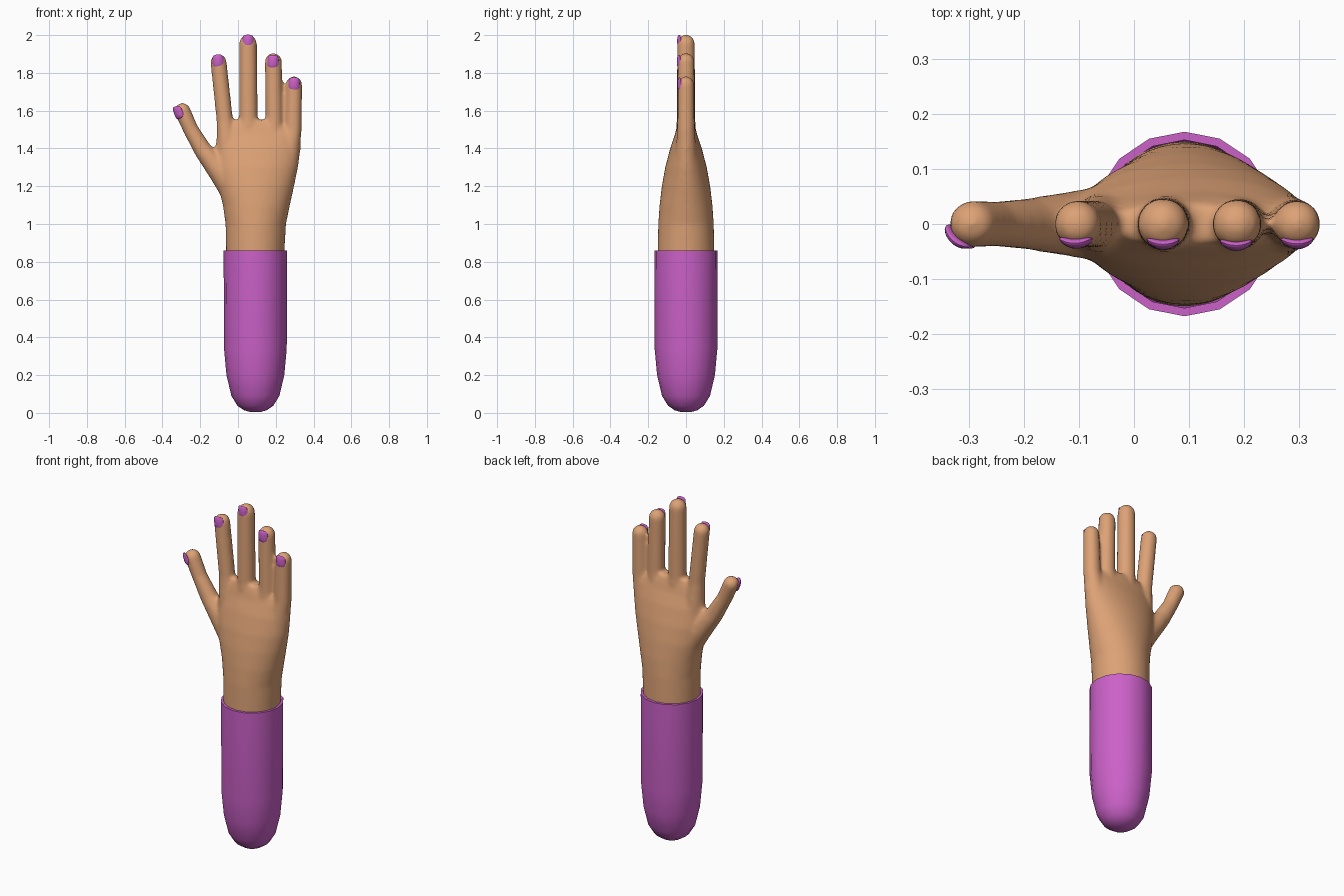
import bpy, bmesh, math
from mathutils import Vector, Matrix

if "Cube" in bpy.data.objects:
    bpy.data.objects.remove(bpy.data.objects["Cube"])


def material(name, color):
    m = bpy.data.materials.new(name)
    m.diffuse_color = (*color, 1)
    m.use_nodes = True
    m.node_tree.nodes["Principled BSDF"].inputs["Base Color"].default_value = m.diffuse_color
    return m


SKIN = material("skin", (0.72, 0.36, 0.18))
PURPLE = material("purple", (0.60, 0.12, 0.58))


def finish(bm, name, mat):
    bmesh.ops.recalc_face_normals(bm, faces=bm.faces[:])
    me = bpy.data.meshes.new(name)
    bm.to_mesh(me)
    bm.free()
    ob = bpy.data.objects.new(name, me)
    bpy.context.collection.objects.link(ob)
    me.materials.append(mat)
    bpy.ops.object.select_all(action='DESELECT')
    bpy.context.view_layer.objects.active = ob
    ob.select_set(True)
    bpy.ops.object.shade_smooth_by_angle(angle=math.radians(45))
    return ob


def loft(bm, rings):
    """Bridge rings of points and close both ends."""
    loops = [[bm.verts.new(p) for p in r] for r in rings]
    n = len(loops[0])
    for a, b in zip(loops, loops[1:]):
        for i in range(n):
            j = (i + 1) % n
            bm.faces.new((a[i], a[j], b[j], b[i]))
    bm.faces.new(loops[0])
    bm.faces.new(loops[-1])


def oval(cx, z, rx, ry, n):
    return [(cx + rx * math.sin(2 * math.pi * i / n),
             ry * math.cos(2 * math.pi * i / n), z) for i in range(n)]


def limb(bm, balls):
    """Tapered rounded limb: hulls around consecutive balls (x, z, r)."""
    for pair in zip(balls, balls[1:]):
        part = bmesh.new()
        for x, z, r in pair:
            bmesh.ops.create_uvsphere(part, u_segments=24, v_segments=16, radius=r,
                                      matrix=Matrix.Translation((x, 0, z)))
        hull = bmesh.ops.convex_hull(part, input=part.verts[:])
        inner = [v for v in hull["geom_interior"] if isinstance(v, bmesh.types.BMVert)]
        bmesh.ops.delete(part, geom=inner, context='VERTS')
        # keep only the hull surface
        keep = {f for f in hull["geom"] if isinstance(f, bmesh.types.BMFace)}
        bmesh.ops.delete(part, geom=[f for f in part.faces if f not in keep],
                         context='FACES')
        me = bpy.data.meshes.new("tmp")
        part.to_mesh(me)
        part.free()
        bm.from_mesh(me)
        bpy.data.meshes.remove(me)


# hand: forearm and palm sections (z, left, right, half depth)
bm = bmesh.new()
sections = [
    (0.70, -0.062, 0.244, 0.150), (0.86, -0.063, 0.246, 0.150),
    (1.00, -0.066, 0.254, 0.147), (1.10, -0.080, 0.275, 0.140),
    (1.20, -0.105, 0.297, 0.128), (1.30, -0.120, 0.318, 0.110),
    (1.40, -0.122, 0.332, 0.084), (1.47, -0.112, 0.332, 0.060),
    (1.51, -0.090, 0.290, 0.050), (1.55, -0.050, 0.210, 0.038)]
loft(bm, [oval((a + b) / 2, z, (b - a) / 2, d, 40) for z, a, b, d in sections])

# fingers: index, middle, ring, little, then thumb
fingers = [
    [(-0.103, 1.857, 0.043), (-0.070, 1.55, 0.044), (-0.050, 1.34, 0.062)],
    [(0.053, 1.955, 0.047), (0.055, 1.55, 0.050), (0.065, 1.34, 0.060)],
    [(0.187, 1.860, 0.045), (0.192, 1.55, 0.047), (0.170, 1.34, 0.060)],
    [(0.297, 1.739, 0.043), (0.292, 1.50, 0.046), (0.255, 1.30, 0.062)],
    [(-0.294, 1.598, 0.043), (-0.250, 1.50, 0.041), (-0.185, 1.39, 0.048),
     (-0.090, 1.27, 0.063), (0.020, 1.10, 0.070)]]
for f in fingers:
    limb(bm, f)
hand = finish(bm, "hand", SKIN)
re = hand.modifiers.new("fuse", 'REMESH')
re.mode = 'VOXEL'
re.voxel_size = 0.01
re.use_smooth_shade = True
sm = hand.modifiers.new("soften", 'SMOOTH')
sm.factor = 0.5
sm.iterations = 8

# sleeve: sixteen-sided cup with rounded bottom and open top
bm = bmesh.new()
profile = [(0.004, 0.025), (0.014, 0.06), (0.038, 0.095), (0.09, 0.127),
           (0.20, 0.153), (0.34, 0.166), (0.86, 0.168), (0.86, 0.153), (0.72, 0.150)]
loft(bm, [oval(0.092, z, r, r, 16) for z, r in profile])
finish(bm, "sleeve", PURPLE)


def nail(name, center, up, front, w, h):
    up = Vector(up).normalized()
    front = Vector(front)
    front = (front - up * front.dot(up)).normalized()
    side = up.cross(front)
    bm = bmesh.new()
    bmesh.ops.create_uvsphere(bm, u_segments=24, v_segments=12, radius=1)
    for v in bm.verts:
        # squarish outline, curved around the finger
        ang = math.atan2(v.co.y, v.co.x)
        rad = math.hypot(v.co.x, v.co.y)
        k = (abs(math.cos(ang)) ** 3.5 + abs(math.sin(ang)) ** 3.5) ** (-1 / 3.5)
        x, y = rad * k * math.cos(ang) * w, rad * k * math.sin(ang) * h
        depth = v.co.z * 0.010 - 9 * x * x
        v.co = Vector(center) + side * x + up * y + front * depth
    finish(bm, name, PURPLE)


# nails on the front of each finger
for name, x, y, z, lean in (("index_nail", -0.105, -0.035, 1.862, -0.1),
                            ("middle_nail", 0.053, -0.037, 1.967, 0.0),
                            ("ring_nail", 0.186, -0.039, 1.860, 0.0),
                            ("little_nail", 0.297, -0.036, 1.741, 0.0)):
    nail(name, (x, y, z), (lean, 0, 1), (0, -1, 0), 0.030, 0.035)
nail("thumb_nail", (-0.321, -0.028, 1.590), (-0.35, 0, 1), (-1, -1, 0), 0.030, 0.034)
